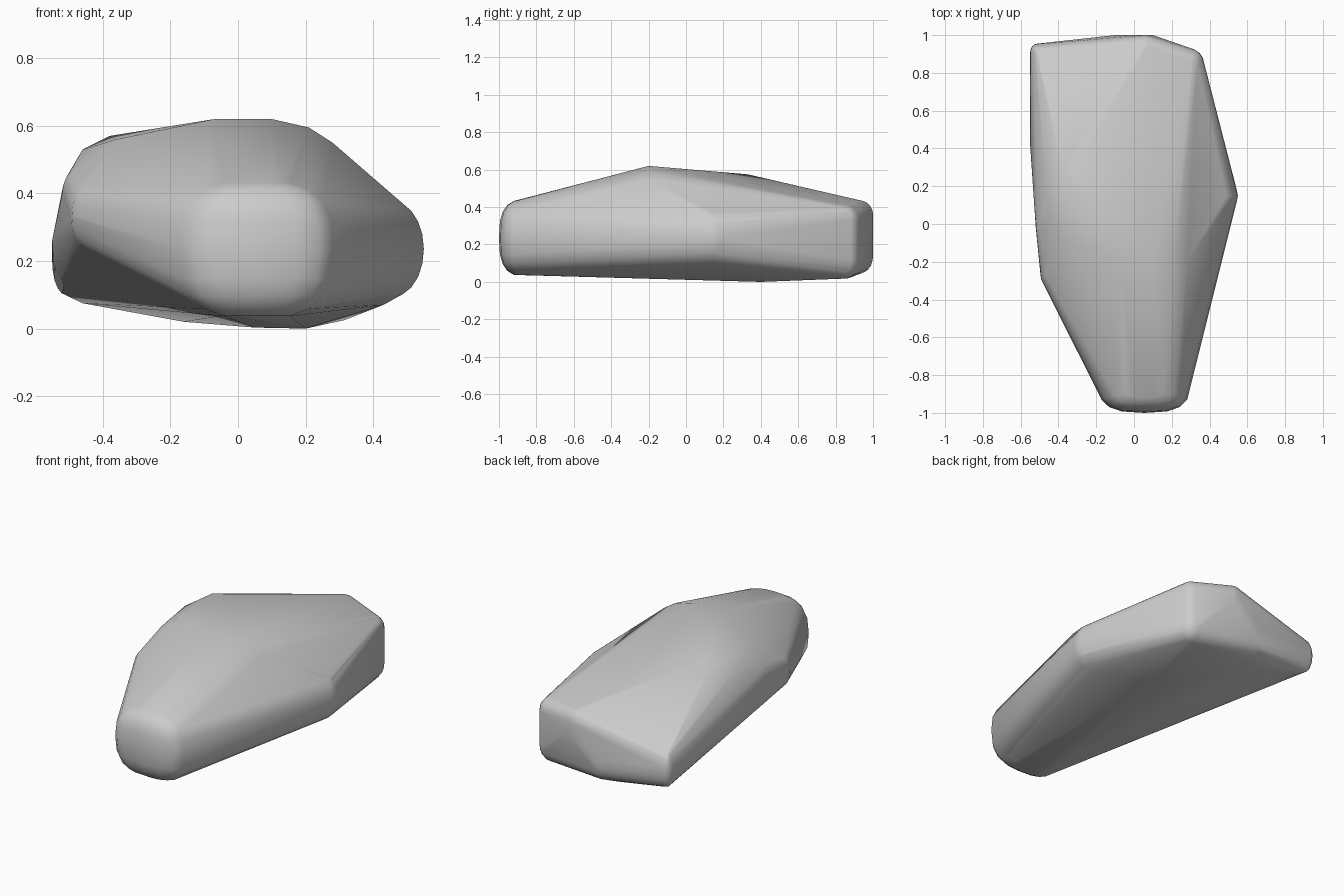
import bpy, bmesh, math

if "Cube" in bpy.data.objects:
    bpy.data.objects.remove(bpy.data.objects["Cube"])

bm = bmesh.new()


def blob(c, r, power=1.0, nu=16, nv=10):
    """Rounded lump of points (superellipsoid) that softens a corner."""
    f = lambda t: math.copysign(abs(t) ** power, t)
    for j in range(1, nv):
        b = math.pi * (j / nv - 0.5)
        for i in range(nu):
            a = 2 * math.pi * i / nu
            bm.verts.new((c[0] + r[0] * f(math.cos(a)) * f(math.cos(b)),
                          c[1] + r[1] * f(math.sin(a)) * f(math.cos(b)),
                          c[2] + r[2] * f(math.sin(b))))


# Rounded nose at the front
blob((0.055, -0.86, 0.235), (0.24, 0.14, 0.205), 0.72)

# Rounded back: right corner, middle and the thin left corner
blob((0.29, 0.85, 0.12), (0.08, 0.08, 0.10))
blob((0.29, 0.85, 0.33), (0.08, 0.08, 0.08))
blob((0.06, 0.93, 0.36), (0.08, 0.07, 0.075))
blob((-0.10, 0.94, 0.14), (0.06, 0.06, 0.09))
blob((-0.51, 0.91, 0.20), (0.04, 0.045, 0.10))

# Bulging right flank
blob((0.46, 0.15, 0.235), (0.09, 0.09, 0.14))

# Left shoulder
blob((-0.45, -0.27, 0.33), (0.045, 0.06, 0.09))
blob((-0.46, -0.02, 0.40), (0.06, 0.06, 0.08))

# Crown, shoulders and belly corners
for p in [(-0.07, -0.20, 0.62), (0.10, -0.20, 0.62), (0.21, -0.20, 0.595),
          (0.28, -0.20, 0.55), (-0.38, 0.30, 0.57), (-0.46, 0.15, 0.53),
          (-0.30, 0.33, 0.575), (-0.36, -0.10, 0.56), (-0.55, 0.42, 0.26),
          (0.43, 0.15, 0.07), (0.20, 0.40, 0.0), (0.05, 0.45, 0.003),
          (-0.16, 0.87, 0.02), (0.28, 0.86, 0.018), (-0.46, 0.88, 0.075),
          (-0.10, 1.0, 0.18), (0.10, 1.0, 0.30)]:
    bm.verts.new(p)

# Wrap the points in one skin
res = bmesh.ops.convex_hull(bm, input=bm.verts[:])
loose = {v for v in res["geom_interior"] if isinstance(v, bmesh.types.BMVert)}
loose |= {v for v in bm.verts if not v.link_faces}
bmesh.ops.delete(bm, geom=list(loose), context='VERTS')
bmesh.ops.remove_doubles(bm, verts=bm.verts[:], dist=0.004)
bmesh.ops.recalc_face_normals(bm, faces=bm.faces[:])

mesh = bpy.data.meshes.new("rock")
bm.to_mesh(mesh)
bm.free()
rock = bpy.data.objects.new("rock", mesh)
bpy.context.collection.objects.link(rock)
bpy.context.view_layer.objects.active = rock
rock.select_set(True)
bpy.ops.object.shade_smooth_by_angle(angle=math.radians(35))
